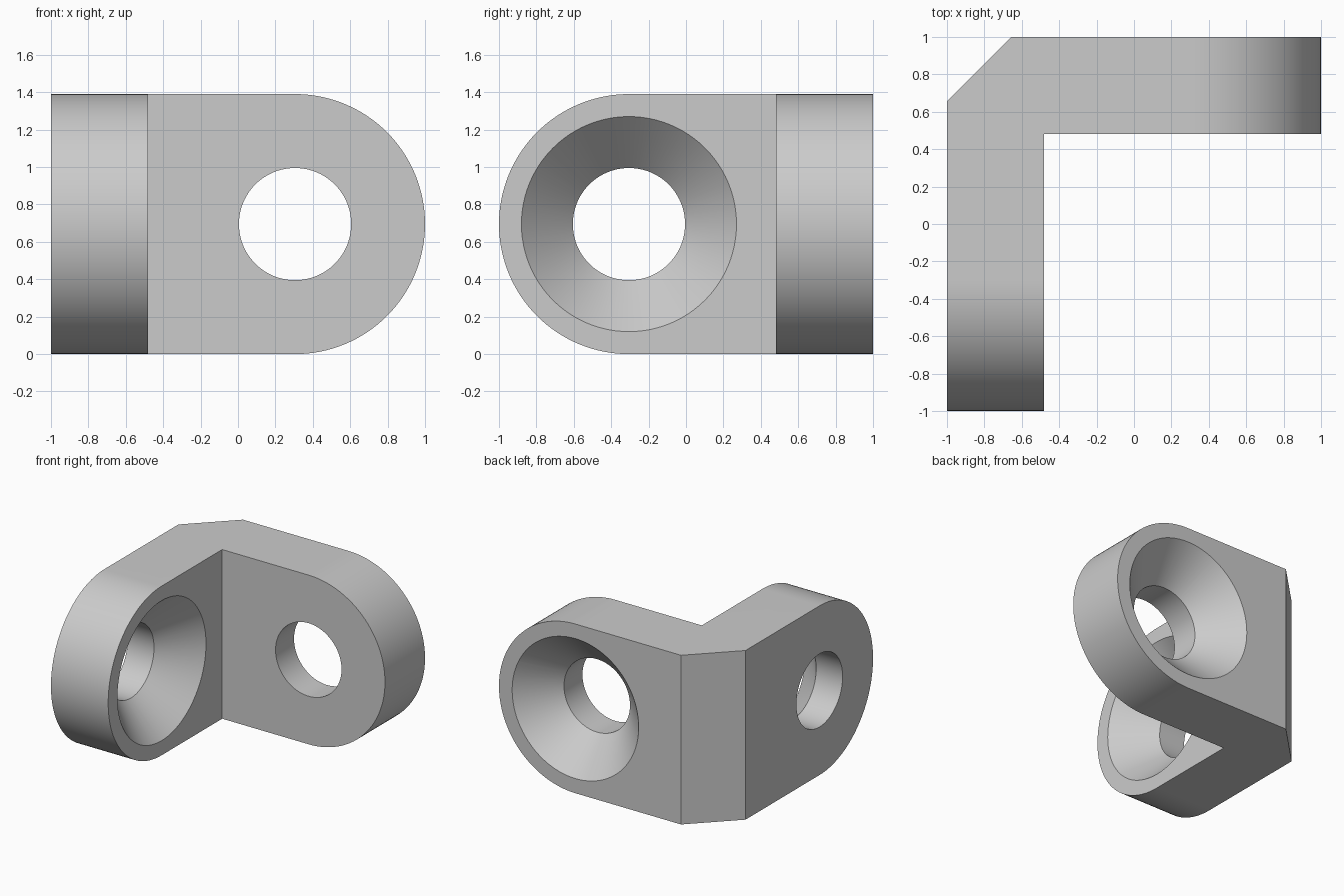
import bpy
import bmesh
from math import sin, cos, pi

cube = bpy.data.objects.get("Cube")
if cube:
    bpy.data.objects.remove(cube)

R = 0.695           # end radius, half the height
C = 1 - R           # distance of the hole axis from the centre
INNER = 0.48        # inner face of each arm
CHAMFER = 0.345
HOLE, SINK, DEPTH = 0.30, 0.575, 0.28


def finish(name, bm):
    bmesh.ops.recalc_face_normals(bm, faces=bm.faces)
    mesh = bpy.data.meshes.new(name)
    bm.to_mesh(mesh)
    bm.free()
    obj = bpy.data.objects.new(name, mesh)
    bpy.context.collection.objects.link(obj)
    return obj


def loft(name, rings):
    """Closed solid through a list of matching point rings."""
    bm = bmesh.new()
    loops = [[bm.verts.new(p) for p in ring] for ring in rings]
    for a, b in zip(loops, loops[1:]):
        for i in range(len(a)):
            j = (i + 1) % len(a)
            bm.faces.new((a[i], a[j], b[j], b[i]))
    bm.faces.new(loops[0])
    bm.faces.new(loops[-1])
    return finish(name, bm)


# Frames: u runs out along the arm, d through its thickness
def along_x(u, d, z):
    return (u, d, z)


def along_y(u, d, z):
    return (d, -u, z)


def rounded_envelope(name, frame):
    n = 64
    arc = [(C + R * cos(a), R + R * sin(a))
           for a in (-pi / 2 + pi * i / n for i in range(n + 1))]
    outline = [(-1.5, 2 * R), (-1.5, 0)] + arc
    return loft(name, [[frame(u, d, z) for u, z in outline] for d in (-1.5, 1.5)])


def countersink(name, frame, start, mouth):
    n = 96
    over = 0.08
    wide = SINK + over * (SINK - HOLE) / DEPTH
    stations = [(start, HOLE), (mouth - DEPTH, HOLE), (mouth + over, wide)]
    return loft(name, [[frame(C + r * cos(2 * pi * i / n), d, R + r * sin(2 * pi * i / n))
                        for i in range(n)] for d, r in stations])


# L-shaped body with a chamfered outer corner
plan = [(-1, -1.2), (-INNER, -1.2), (-INNER, INNER), (1.2, INNER),
        (1.2, 1), (-1 + CHAMFER, 1), (-1, 1 - CHAMFER)]
bracket = loft("angle_bracket", [[(x, y, z) for x, y in plan] for z in (-0.3, 2 * R + 0.3)])

# Round the arm ends, then drill and countersink both arms
cutters = [
    (rounded_envelope("back_arm_envelope", along_x), 'INTERSECT'),
    (rounded_envelope("side_arm_envelope", along_y), 'INTERSECT'),
    (countersink("back_arm_hole", along_x, 0.3, 1), 'DIFFERENCE'),
    (countersink("side_arm_hole", along_y, -1.2, -INNER), 'DIFFERENCE'),
]
bpy.ops.object.select_all(action='DESELECT')
bpy.context.view_layer.objects.active = bracket
bracket.select_set(True)
for cutter, operation in cutters:
    cutter.hide_render = True
    mod = bracket.modifiers.new(cutter.name, 'BOOLEAN')
    mod.operation = operation
    mod.solver = 'EXACT'
    mod.object = cutter
    bpy.ops.object.modifier_apply(modifier=mod.name)
    bpy.data.objects.remove(cutter)

# Plain grey finish
grey = bpy.data.materials.new("light_grey")
grey.use_nodes = True
colour = (0.6, 0.6, 0.6, 1)
grey.diffuse_color = colour
grey.node_tree.nodes["Principled BSDF"].inputs["Base Color"].default_value = colour
bracket.data.materials.clear()
bracket.data.materials.append(grey)

bpy.ops.object.shade_smooth_by_angle(angle=pi / 6)
